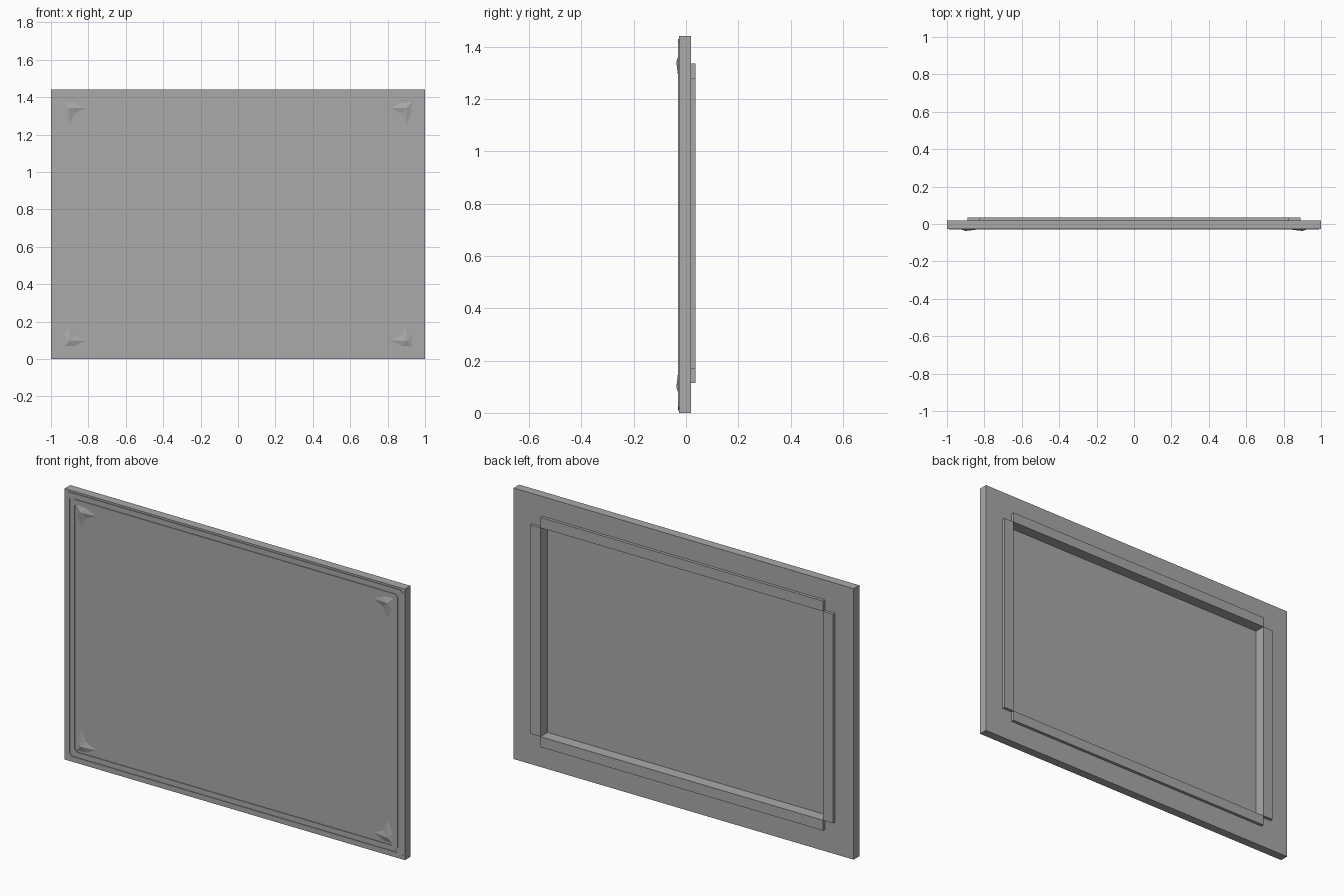
import bpy, bmesh

if "Cube" in bpy.data.objects:
    bpy.data.objects.remove(bpy.data.objects["Cube"])

W, H = 1.0, 1.44            # half width, height
OX, OZ0, OZ1 = 0.83, 0.17, 1.28   # opening in the back

grey = bpy.data.materials.new("mid_grey")
grey.diffuse_color = (0.4, 0.4, 0.4, 1)
grey.use_nodes = True
grey.node_tree.nodes["Principled BSDF"].inputs["Base Color"].default_value = grey.diffuse_color


def finish(name, bm):
    bmesh.ops.recalc_face_normals(bm, faces=bm.faces[:])
    me = bpy.data.meshes.new(name)
    bm.to_mesh(me)
    bm.free()
    ob = bpy.data.objects.new(name, me)
    bpy.context.collection.objects.link(ob)
    me.materials.append(grey)
    return ob


def box(name, x0, x1, y0, y1, z0, z1):
    bm = bmesh.new()
    bmesh.ops.create_cube(bm, size=1)
    for v in bm.verts:
        v.co = ((x0 + x1) / 2 + v.co.x * (x1 - x0),
                (y0 + y1) / 2 + v.co.y * (y1 - y0),
                (z0 + z1) / 2 + v.co.z * (z1 - z0))
    return finish(name, bm)


def ring(name, outer, inner, y0, y1):
    """Closed band between two outlines with equal point counts."""
    bm = bmesh.new()
    loops = [[bm.verts.new((x, y, z)) for x, z in pts]
             for pts, y in ((outer, y0), (outer, y1), (inner, y1), (inner, y0))]
    n = len(outer)
    for a in range(4):
        p, q = loops[a], loops[(a + 1) % 4]
        for i in range(n):
            j = (i + 1) % n
            bm.faces.new((p[i], p[j], q[j], q[i]))
    return finish(name, bm)


def rect(x, z0, z1):
    return [(-x, z0), (x, z0), (x, z1), (-x, z1)]


def clipped(inset, c):
    """Rectangle inset from the board edge with clipped corners."""
    x, a, b = W - inset, inset, H - inset
    return [(-x + c, a), (x - c, a), (x, a + c), (x, b - c),
            (x - c, b), (-x + c, b), (-x, b - c), (-x, a + c)]


# main board with a deep opening at the back, closed by a thin front panel
ring("board_frame", rect(W, 0, H), rect(OX, OZ0, OZ1), -0.027, 0.02)
box("front_panel", -OX, OX, -0.027, -0.024, OZ0, OZ1)

# two raised mouldings around the front
ring("outer_moulding", clipped(0.01, 0.015), clipped(0.03, 0.015), -0.0305, -0.026)
ring("inner_moulding", clipped(0.04, 0.015), clipped(0.06, 0.015), -0.0305, -0.026)

# four strips around the opening on the back
for name, z0, z1 in (("back_strip_bottom", OZ0 - 0.055, OZ0), ("back_strip_top", OZ1, OZ1 + 0.055)):
    box(name, -OX, OX, 0.019, 0.036, z0, z1)
for name, s in (("back_strip_left", -1), ("back_strip_right", 1)):
    xs = sorted((s * OX, s * (OX + 0.06)))
    box(name, xs[0], xs[1], 0.019, 0.036, OZ0, OZ1)

# pointed corner ornaments, two arms reaching inwards along the edges
star = [(-0.03, -0.03), (0.027, -0.027), (0.085, 0), (0.027, 0.027), (0, 0.085), (-0.027, 0.027)]
for sx in (-1, 1):
    for sz in (-1, 1):
        cx, cz = sx * 0.9, H / 2 + sz * 0.622
        bm = bmesh.new()
        base = [bm.verts.new((cx - sx * u, -0.027, cz - sz * v)) for u, v in star]
        tip = bm.verts.new((cx, -0.037, cz))
        bm.faces.new(base)
        for i in range(len(base)):
            bm.faces.new((base[i], base[(i + 1) % len(base)], tip))
        finish("corner_ornament", bm)
